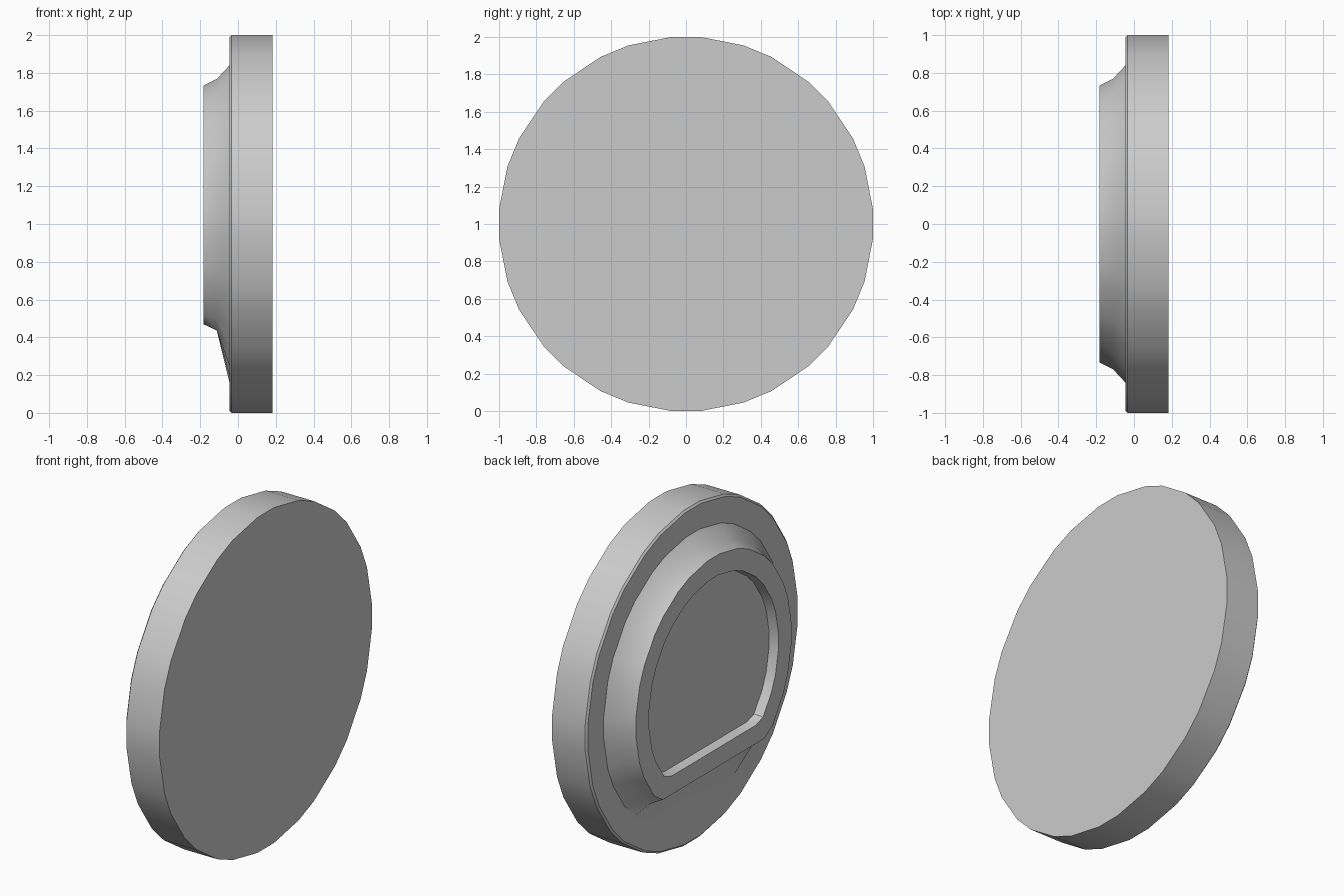
import bpy, bmesh
from math import sin, cos, radians

if "Cube" in bpy.data.objects:
    bpy.data.objects.remove(bpy.data.objects["Cube"])

# 32-sided outline with alternating 9 and 13.5 degree steps
ANGLES = [radians(22.5 * k + o) for k in range(16) for o in (-4.5, 4.5)]
SCALE = 1 / cos(radians(4.5))

# x position, radius, flat-bottom limit below the centre
PROFILE = [
    (0.183, 1.0, 2),          # plain face
    (-0.035, 1.0, 2),         # outer wall
    (-0.045, 0.988, 2),       # small bevel
    (-0.045, 0.84, 2),        # flange
    (-0.112, 0.768, 0.565),   # raised collar, foot
    (-0.183, 0.733, 0.53),    # raised collar, top
    (-0.183, 0.61, 0.42),     # rim, inner edge
    (-0.128, 0.60, 0.412),    # recess floor
]


def add_ring(bm, x, radius, limit):
    r = radius * SCALE
    return [bm.verts.new((x, r * sin(a), 1 + max(r * cos(a), -limit)))
            for a in ANGLES]


# Round plate with a flat-bottomed raised collar and recess
bm = bmesh.new()
rings = [add_ring(bm, *p) for p in PROFILE]
n = len(ANGLES)
for a, b in zip(rings, rings[1:]):
    for i in range(n):
        j = (i + 1) % n
        bm.faces.new((a[i], a[j], b[j], b[i]))
bm.faces.new(rings[0])
bm.faces.new(rings[-1])
bmesh.ops.recalc_face_normals(bm, faces=bm.faces)

mesh = bpy.data.meshes.new("round_plate")
bm.to_mesh(mesh)
bm.free()
plate = bpy.data.objects.new("round_plate", mesh)
bpy.context.collection.objects.link(plate)

bpy.context.view_layer.objects.active = plate
plate.select_set(True)
bpy.ops.object.shade_smooth_by_angle(angle=radians(35))
